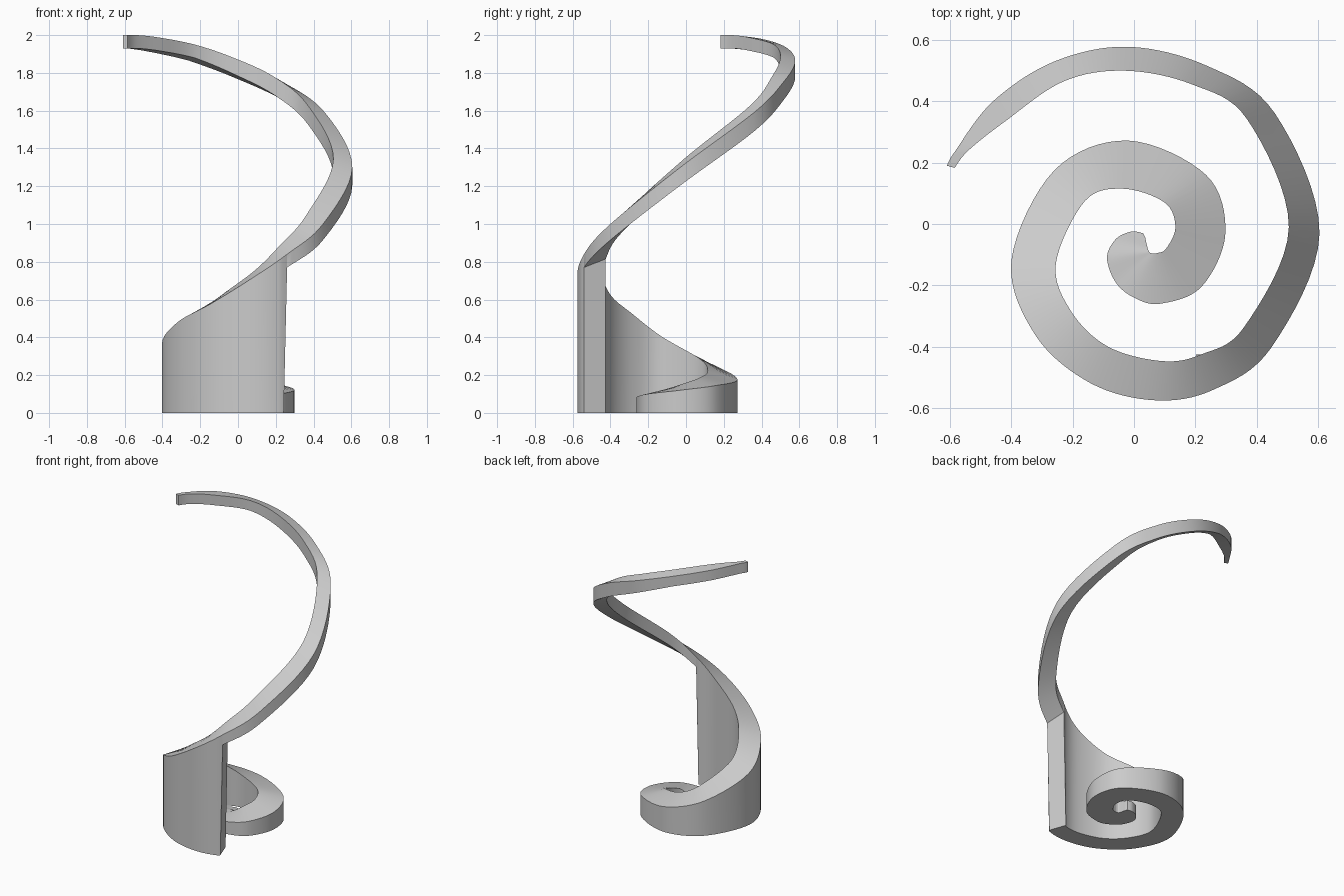
import bpy, bmesh, math

if "Cube" in bpy.data.objects:
    bpy.data.objects.remove(bpy.data.objects["Cube"])

# Stations along the spiral: outer x, y, inner x, y, height of the top edge
STATIONS = [
    (0.03, -0.03, 0.037, -0.045, 0.07), (-0.01, -0.025, 0.04, -0.06, 0.07),
    (-0.06, -0.05, 0.045, -0.08, 0.07), (-0.088, -0.11, 0.05, -0.092, 0.075),
    (-0.06, -0.19, 0.055, -0.095, 0.075), (0.0, -0.24, 0.063, -0.096, 0.08),
    (0.085, -0.26, 0.075, -0.095, 0.085), (0.22, -0.205, 0.105, -0.08, 0.10),
    (0.298, -0.03, 0.135, -0.01, 0.12), (0.235, 0.16, 0.10, 0.07, 0.145),
    (-0.02, 0.272, -0.035, 0.115, 0.175), (-0.26, 0.175, -0.16, 0.075, 0.24),
    (-0.40, -0.12, -0.255, -0.13, 0.36), (-0.32, -0.365, -0.205, -0.285, 0.48),
    (-0.14, -0.52, -0.085, -0.40, 0.58), (0.07, -0.575, 0.09, -0.447, 0.71),
    (0.26, -0.54, 0.22, -0.425, 0.84), (0.45, -0.40, 0.36, -0.335, 1.0),
    (0.605, -0.03, 0.505, -0.01, 1.30), (0.46, 0.36, 0.37, 0.34, 1.59),
    (0.24, 0.515, 0.19, 0.455, 1.75), (-0.02, 0.578, -0.03, 0.50, 1.86),
    (-0.26, 0.53, -0.23, 0.465, 1.935), (-0.46, 0.40, -0.42, 0.335, 1.98),
    (-0.585, 0.235, -0.54, 0.24, 2.0), (-0.61, 0.19, -0.585, 0.183, 2.0),
]
CUT = 16          # station where the wall stops and the free ribbon begins
STEPS = 8         # samples between stations
LAST = len(STATIONS) - 1


def spline(t):
    """Catmull-Rom point of the station table."""
    i = min(int(t), LAST - 1)
    f = t - i
    p = [STATIONS[min(max(k, 0), LAST)] for k in range(i - 1, i + 3)]
    return [0.5 * (2 * b + (c - a) * f + (2 * a - 5 * b + 4 * c - d) * f * f
                   + (3 * b - a - 3 * c + d) * f ** 3) for a, b, c, d in zip(*p)]


bm = bmesh.new()


def section(t, ribbon, top=None):
    """Four corners: outer top, inner top, inner bottom, outer bottom."""
    ox, oy, ix, iy, z = spline(t)
    z = min(z, 2.0)
    zi = min(z + 0.045 * max(0, min(1, t / 10, (24 - t) / 6)), 2.0)
    if top is None:
        top = [bm.verts.new((ox, oy, z)), bm.verts.new((ix, iy, zi))]
    if ribbon:
        thick = 0.07 + 0.03 * max(0, math.sin(math.pi * (t - CUT) / 6))
        low, low_in, shift = z - thick, zi - thick, 0
    else:
        low = low_in = 0
        shift = 0.018 if t == CUT else 0
    return top + [bm.verts.new((ix - shift, iy, low_in)),
                  bm.verts.new((ox - shift, oy, low))]


# Solid wall on the ground, then the thin rising ribbon sharing its top edge
sections = [section(k / STEPS, False) for k in range(CUT * STEPS + 1)]
sections.append(section(CUT, True, sections[-1][:2]))
sections += [section(k / STEPS, True) for k in range(CUT * STEPS + 1, LAST * STEPS + 1)]

for a, b in zip(sections, sections[1:]):
    for j in range(4):
        k = (j + 1) % 4
        loop = list(dict.fromkeys((a[j], a[k], b[k], b[j])))
        if len(loop) > 2:
            bm.faces.new(loop)
bm.faces.new(sections[0])
bm.faces.new(sections[-1])
bmesh.ops.recalc_face_normals(bm, faces=bm.faces)

mesh = bpy.data.meshes.new("spiral_ribbon")
bm.to_mesh(mesh)
bm.free()
grey = bpy.data.materials.new("light_grey")
grey.diffuse_color = (0.6, 0.6, 0.6, 1)
grey.use_nodes = True
grey.node_tree.nodes["Principled BSDF"].inputs["Base Color"].default_value = grey.diffuse_color
mesh.materials.append(grey)
ribbon = bpy.data.objects.new("spiral_ribbon", mesh)
bpy.context.collection.objects.link(ribbon)
bpy.context.view_layer.objects.active = ribbon
ribbon.select_set(True)
bpy.ops.object.shade_smooth_by_angle(angle=math.radians(30))
